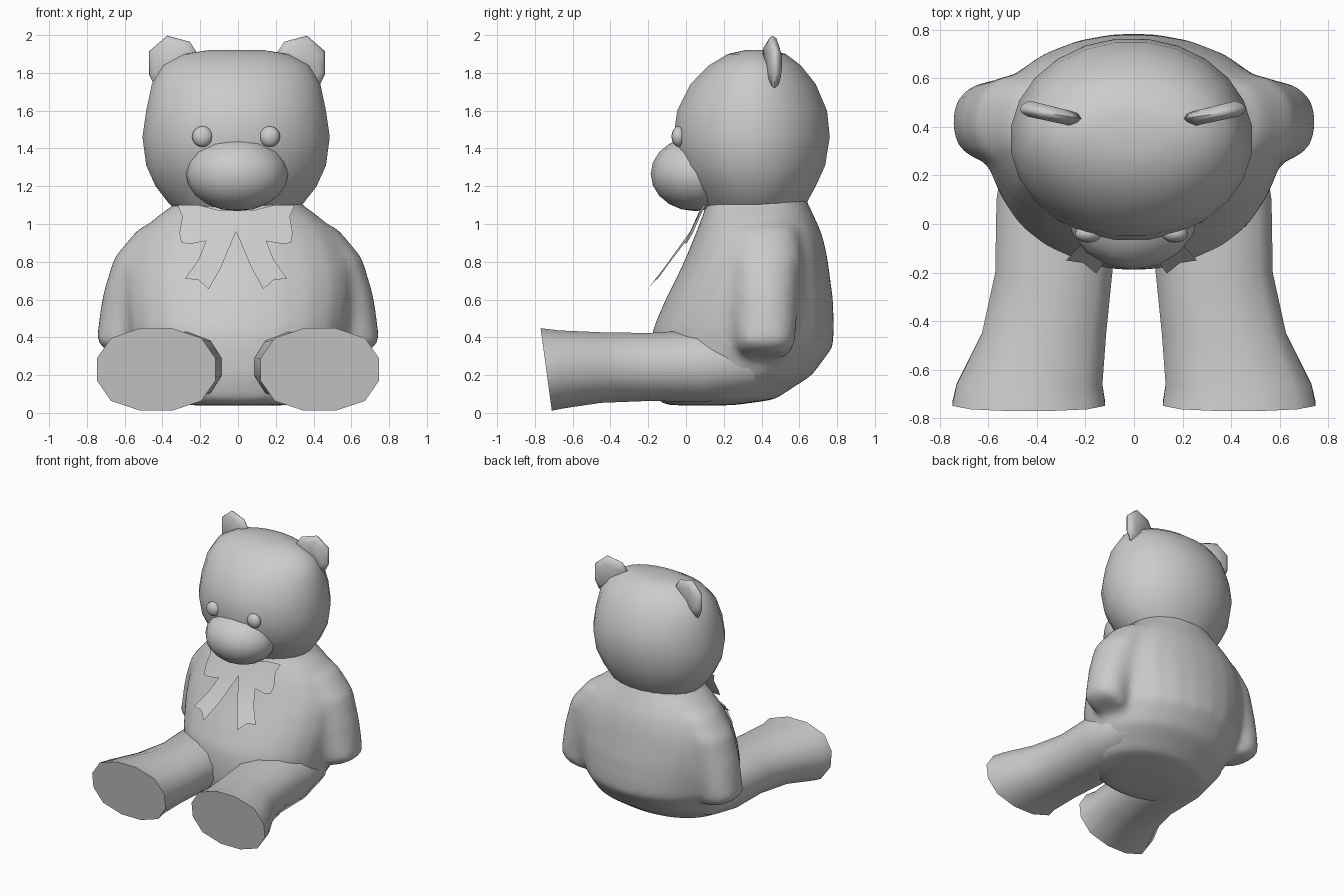
import bpy, bmesh
from math import cos, sin, pi, radians
from mathutils import Vector, Matrix

if "Cube" in bpy.data.objects:
    bpy.data.objects.remove(bpy.data.objects["Cube"])


def select(*obs):
    bpy.ops.object.select_all(action='DESELECT')
    for ob in obs:
        ob.select_set(True)
    bpy.context.view_layer.objects.active = obs[0]


def finish(name, bm, angle=50):
    bmesh.ops.recalc_face_normals(bm, faces=bm.faces)
    me = bpy.data.meshes.new(name)
    bm.to_mesh(me)
    bm.free()
    ob = bpy.data.objects.new(name, me)
    bpy.context.collection.objects.link(ob)
    select(ob)
    bpy.ops.object.shade_smooth_by_angle(angle=radians(angle))
    return ob


def oval(c, u, v, n, p=2.0):
    """Superellipse ring around c with half-axis vectors u and v."""
    pts = []
    for i in range(n):
        a = 2 * pi * (i + 0.5) / n
        ca, sa = cos(a), sin(a)
        r = (abs(ca) ** p + abs(sa) ** p) ** (-1 / p)
        pts.append(Vector(c) + Vector(u) * ca * r + Vector(v) * sa * r)
    return pts


def loft(name, rings, angle=50):
    bm = bmesh.new()
    vs = [[bm.verts.new(p) for p in r] for r in rings]
    n = len(vs[0])
    for a, b in zip(vs, vs[1:]):
        for i in range(n):
            j = (i + 1) % n
            bm.faces.new((a[i], a[j], b[j], b[i]))
    bm.faces.new(vs[0])
    bm.faces.new(vs[-1])
    return finish(name, bm, angle)


def ball(name, loc, size, seg=16):
    bm = bmesh.new()
    bmesh.ops.create_uvsphere(bm, u_segments=seg, v_segments=seg // 2 + 2, radius=1)
    m = Matrix.Translation(loc) @ Matrix.Diagonal((*size, 1))
    bmesh.ops.transform(bm, matrix=m, verts=bm.verts)
    return finish(name, bm)


def stack(name, rows, cx, n, p):
    """Horizontal rings: z, front y, back y, half width."""
    return loft(name, [oval((cx, (f + b) / 2, z), (w, 0, 0), (0, (b - f) / 2, 0), n, p)
                       for z, f, b, w in rows])


# Torso
body = stack("body", [(0.04, -0.10, 0.25, 0.28), (0.07, -0.16, 0.47, 0.42),
                      (0.20, -0.19, 0.67, 0.53), (0.35, -0.19, 0.78, 0.57),
                      (0.45, -0.175, 0.785, 0.59), (0.60, -0.11, 0.78, 0.61),
                      (0.75, -0.035, 0.76, 0.61), (0.85, 0.01, 0.745, 0.58),
                      (0.95, 0.05, 0.72, 0.52), (1.04, 0.085, 0.68, 0.43),
                      (1.11, 0.11, 0.645, 0.33), (1.15, 0.11, 0.64, 0.31)], 0, 24, 2.15)

# Head
stack("head", [(1.06, 0.12, 0.60, 0.30), (1.11, 0.09, 0.64, 0.36),
               (1.20, 0.02, 0.69, 0.43), (1.31, -0.04, 0.74, 0.48),
               (1.46, -0.07, 0.765, 0.50), (1.60, -0.05, 0.75, 0.48),
               (1.74, 0.02, 0.69, 0.45), (1.84, 0.12, 0.61, 0.39),
               (1.90, 0.22, 0.53, 0.28), (1.92, 0.31, 0.45, 0.15)], -0.01, 24, 2.0)

# Muzzle
ball("muzzle", (-0.005, 0.05, 1.265), (0.27, 0.237, 0.197))

ear = [(0.20, 1.89), (0.25, 1.965), (0.37, 1.997), (0.465, 1.915),
       (0.465, 1.79), (0.43, 1.72), (0.32, 1.78)]
arms = []
for s, side in ((1, "right"), (-1, "left")):
    # Eyes
    ball("eye_" + side, (-0.01 + s * 0.178, -0.04, 1.463), (0.055, 0.037, 0.055), seg=12)
    # Ears: rounded slabs, turned slightly backwards at the outside
    loft("ear_" + side,
         [[Vector((s * (0.36 + (x - 0.36) * k) - 0.005, 0.40 + dy + 0.15 * (x - 0.25),
                   1.86 + (z - 1.86) * k)) for x, z in ear]
          for dy, k in ((0.01, 0.7), (0.025, 0.92), (0.04, 1.0), (0.06, 0.9), (0.075, 0.6))], 65)
    # Arms hanging at the sides: z, x, y, half sizes
    arm = [(1.04, 0.30, 0.42, 0.10, 0.12), (0.97, 0.37, 0.42, 0.165, 0.18),
           (0.82, 0.46, 0.42, 0.20, 0.20), (0.62, 0.53, 0.42, 0.19, 0.18),
           (0.44, 0.595, 0.42, 0.15, 0.165), (0.35, 0.615, 0.42, 0.14, 0.155),
           (0.30, 0.59, 0.42, 0.11, 0.12)]
    arms.append(loft("arm_" + side, [oval((s * x, y, z), (s * rx, 0, 0.03 * (z < 0.4)),
                                          (0, ry, 0), 14, 2.2) for z, x, y, rx, ry in arm]))
    # Legs flaring towards the feet, with a leaning sole
    leg = [(0.47, 0.28, 0.25, 0.16, 0.11, 0), (0.33, 0.30, 0.25, 0.235, 0.16, 0),
           (0.10, 0.32, 0.25, 0.25, 0.195, 0), (-0.20, 0.33, 0.243, 0.245, 0.183, 0),
           (-0.45, 0.37, 0.24, 0.26, 0.19, 0), (-0.66, 0.43, 0.23, 0.305, 0.21, 0.01),
           (-0.74, 0.433, 0.23, 0.32, 0.222, 0.03)]
    loft("leg_" + side, [oval((s * x, y, z), (s * rx, 0, 0), (0, -t, rz), 12, 2.4)
                         for y, x, z, rx, rz, t in leg])

# Melt the arms into the torso as one soft skin
select(body, *arms)
bpy.ops.object.join()
mod = body.modifiers.new("skin", 'REMESH')
mod.mode = 'VOXEL'
mod.voxel_size = 0.025
mod.use_smooth_shade = True
soft = body.modifiers.new("soften", 'SMOOTH')
soft.factor = 0.5
soft.iterations = 14
# Shading comes last in the stack order, so drop any earlier angle modifier
for m in list(body.modifiers):
    if m.type == 'NODES':
        body.modifiers.remove(m)

# Ribbon bow: flat loops and tails lying on the chest
loop = [(0, 1.07), (0.10, 1.075), (0.20, 1.10), (0.31, 1.10), (0.285, 1.04),
        (0.30, 0.95), (0.29, 0.90), (0.24, 0.895), (0.16, 0.91), (0, 0.96)]
tail = [(0, 0.96), (0.16, 0.91), (0.20, 0.81), (0.27, 0.71), (0.20, 0.705),
        (0.145, 0.655), (0.08, 0.77)]
bm = bmesh.new()
for s in (1, -1):
    for shape in (loop, tail):
        bm.faces.new([bm.verts.new((-0.01 + s * x,
                                    0.085 - 0.45 * (1.1 - z) - 0.35 * max(0, 0.92 - z)
                                    + 0.2 * x * x, z)) for x, z in shape])
bmesh.ops.remove_doubles(bm, verts=bm.verts, dist=0.001)
bmesh.ops.triangulate(bm, faces=bm.faces)
finish("bow", bm)
